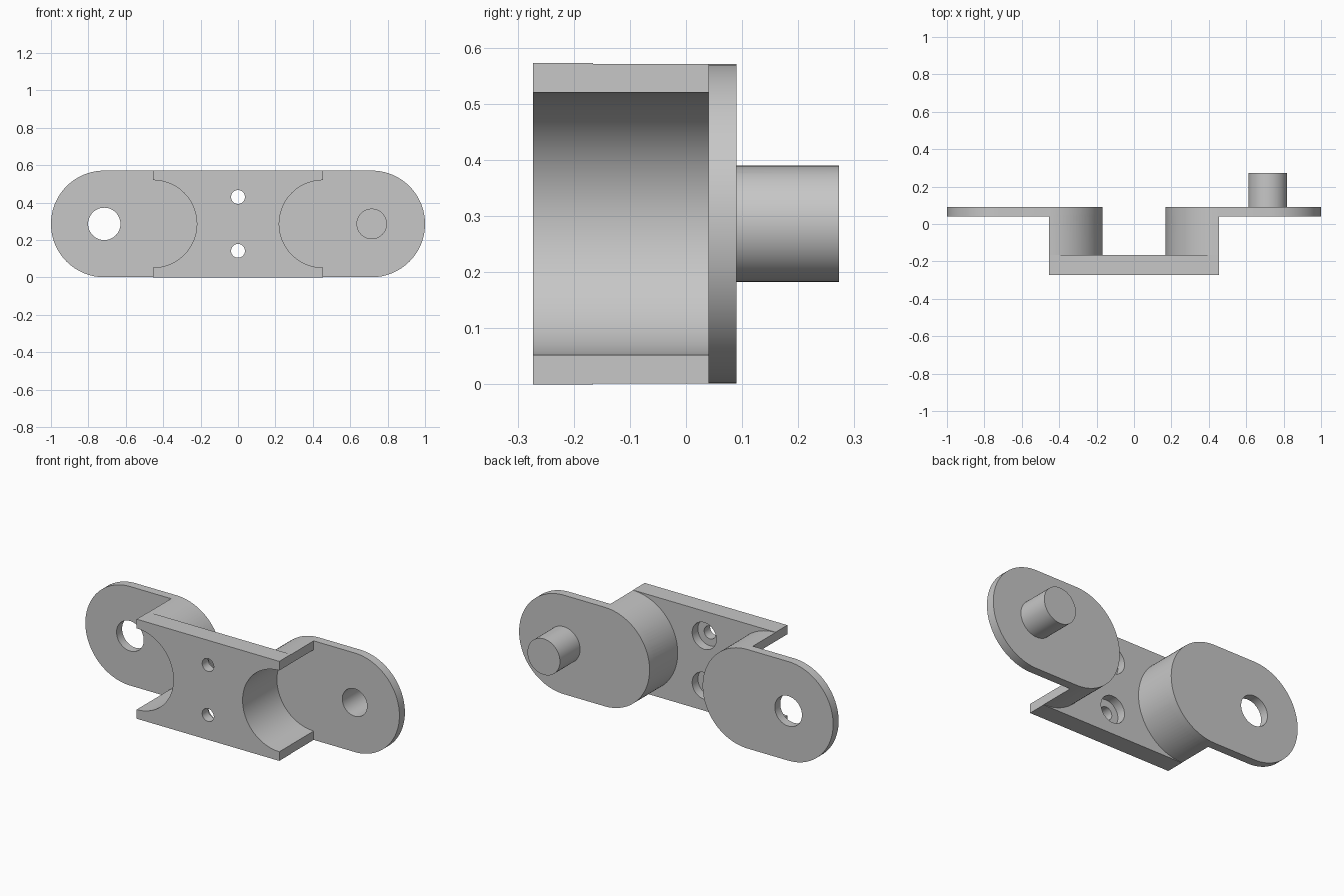
import bpy, bmesh, math

if "Cube" in bpy.data.objects:
    bpy.data.objects.remove(bpy.data.objects["Cube"], do_unlink=True)

MID = 0.2865            # height of the centre line
FRONT, PLATE_BACK = -0.273, -0.166
TAB_FRONT, TAB_BACK = 0.04, 0.09
PLATE_END = 0.454       # half length of the plate and centre of the sockets
TAB_R = 0.285
TAB_X = 1 - TAB_R       # centre of the rounded tab ends
BORE_R = 0.234

grey = bpy.data.materials.new("light grey")
grey.use_nodes = True
colour = (0.57, 0.57, 0.57, 1)
grey.diffuse_color = colour
grey.node_tree.nodes["Principled BSDF"].inputs["Base Color"].default_value = colour


def arc(cx, cz, r, start, end, steps=48):
    """Points on an arc in the xz plane, angles in degrees."""
    return [(cx + r * math.cos(math.radians(start + (end - start) * i / steps)),
             cz + r * math.sin(math.radians(start + (end - start) * i / steps)))
            for i in range(steps + 1)]


def prism(name, outline, y0, y1):
    """Extrude an xz outline from y0 to y1."""
    bm = bmesh.new()
    face = bm.faces.new([bm.verts.new((x, y0, z)) for x, z in outline])
    grown = bmesh.ops.extrude_face_region(bm, geom=[face])["geom"]
    for v in grown:
        if isinstance(v, bmesh.types.BMVert):
            v.co.y = y1
    bmesh.ops.recalc_face_normals(bm, faces=bm.faces)
    mesh = bpy.data.meshes.new(name)
    bm.to_mesh(mesh)
    bm.free()
    mesh.materials.append(grey)
    obj = bpy.data.objects.new(name, mesh)
    bpy.context.collection.objects.link(obj)
    return obj


def cylinder(name, x, z, r, y0, y1):
    return prism(name, arc(x, z, r, 0, 360)[:-1], y0, y1)


def combine(target, other, operation):
    """Apply a boolean and discard the second object."""
    mod = target.modifiers.new(operation, "BOOLEAN")
    mod.operation, mod.solver, mod.object = operation, "EXACT", other
    bpy.context.view_layer.objects.active = target
    bpy.ops.object.modifier_apply(modifier=mod.name)
    bpy.data.objects.remove(other, do_unlink=True)


# Centre plate
e = PLATE_END
bracket = prism("offset_link_bracket",
                [(-e, 0), (e, 0), (e, 2 * MID), (-e, 2 * MID)], FRONT, PLATE_BACK)

for s in (-1, 1):
    # Half-round socket wall, joined to the tab
    wall = prism("socket_wall", [(s * x, z) for x, z in arc(e, MID, TAB_R, 90, 270)],
                 -0.22, 0.065)
    combine(bracket, wall, "UNION")
    # Round-ended tab
    outline = arc(TAB_X, MID, TAB_R, -90, 90) + arc(e, MID, TAB_R, 90, 270)
    tab = prism("tab", [(s * x, z) for x, z in outline], TAB_FRONT, TAB_BACK)
    combine(bracket, tab, "UNION")
    # Socket opening, through the plate as far as the tab
    bore = cylinder("socket_bore", s * e, MID, BORE_R, -0.4, TAB_FRONT)
    combine(bracket, bore, "DIFFERENCE")

# Hollow pivot pin on the left tab
combine(bracket, cylinder("pivot_pin", TAB_X, MID, 0.1035, 0.065, 0.273), "UNION")
combine(bracket, cylinder("pin_bore", TAB_X, MID, 0.079, -0.1, 0.22), "DIFFERENCE")

# Pivot hole in the right tab
combine(bracket, cylinder("pivot_hole", -TAB_X, MID, 0.0865, -0.1, 0.2), "DIFFERENCE")

# Counterbored screw holes
for s in (-1, 1):
    z = MID + s * 0.144
    combine(bracket, cylinder("screw_hole", 0, z, 0.037, -0.4, 0), "DIFFERENCE")
    combine(bracket, cylinder("screw_head", 0, z, 0.077, -0.218, 0), "DIFFERENCE")

bpy.ops.object.select_all(action="DESELECT")
bracket.select_set(True)
bpy.context.view_layer.objects.active = bracket
bpy.ops.object.shade_smooth_by_angle(angle=math.radians(30))
